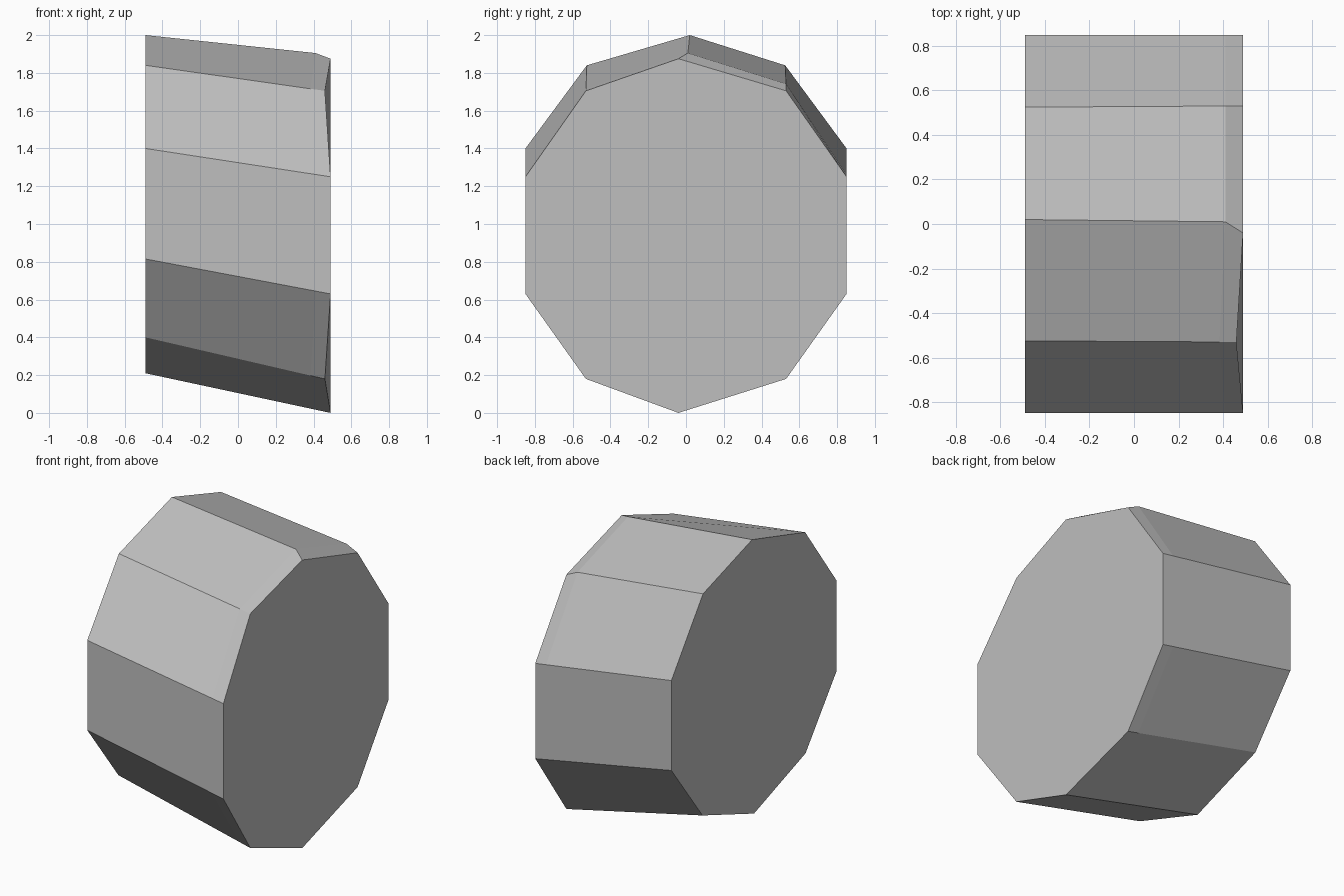
import bpy
import bmesh
from mathutils import Vector

cube = bpy.data.objects.get("Cube")
if cube:
    bpy.data.objects.remove(cube, do_unlink=True)

# One flat grey for the whole body
grey = bpy.data.materials.new("plain_grey")
grey.use_nodes = True
colour = (0.52, 0.52, 0.52, 1)
grey.diffuse_color = colour
grey.node_tree.nodes["Principled BSDF"].inputs["Base Color"].default_value = colour


def end_ring(x, top, side, bottom):
    """Ten-sided outline: top point, +y side downward, bottom point, mirrored side upward."""
    outline = [top] + side + [bottom] + [(-y, z) for y, z in reversed(side)]
    return [Vector((x, y, z)) for y, z in outline]


# Raised end and lowered end of the slanted block
high_end = end_ring(-0.49, (0.02, 2.0),
                    [(0.525, 1.84), (0.85, 1.40), (0.85, 0.815), (0.53, 0.40)], (0.0, 0.21))
low_end = end_ring(0.49, (-0.04, 1.875),
                   [(0.53, 1.705), (0.85, 1.25), (0.85, 0.63), (0.53, 0.18)], (-0.04, 0.0))

# Slightly set-back corners on the front of the lowered end
for i in (6, 9):
    low_end[i].x = 0.46

# Ring just behind the lowered end, where the top edges bend down
bend = [a.lerp(b, 0.92) for a, b in zip(high_end, low_end)]
bend[0] = Vector((0.41, 0.01, 1.905))
bend[1] = Vector((0.41, 0.53, 1.742))

# Loft the rings and cap both ends
bm = bmesh.new()
rings = [[bm.verts.new(p) for p in ring] for ring in (high_end, bend, low_end)]
for a, b in zip(rings, rings[1:]):
    for i in range(len(a)):
        j = (i + 1) % len(a)
        bm.faces.new((a[i], a[j], b[j], b[i]))
bm.faces.new(rings[0])
bm.faces.new(rings[-1])
bmesh.ops.recalc_face_normals(bm, faces=bm.faces)

mesh = bpy.data.meshes.new("ten_sided_block")
bm.to_mesh(mesh)
bm.free()
mesh.materials.append(grey)
block = bpy.data.objects.new("ten_sided_block", mesh)
bpy.context.collection.objects.link(block)
